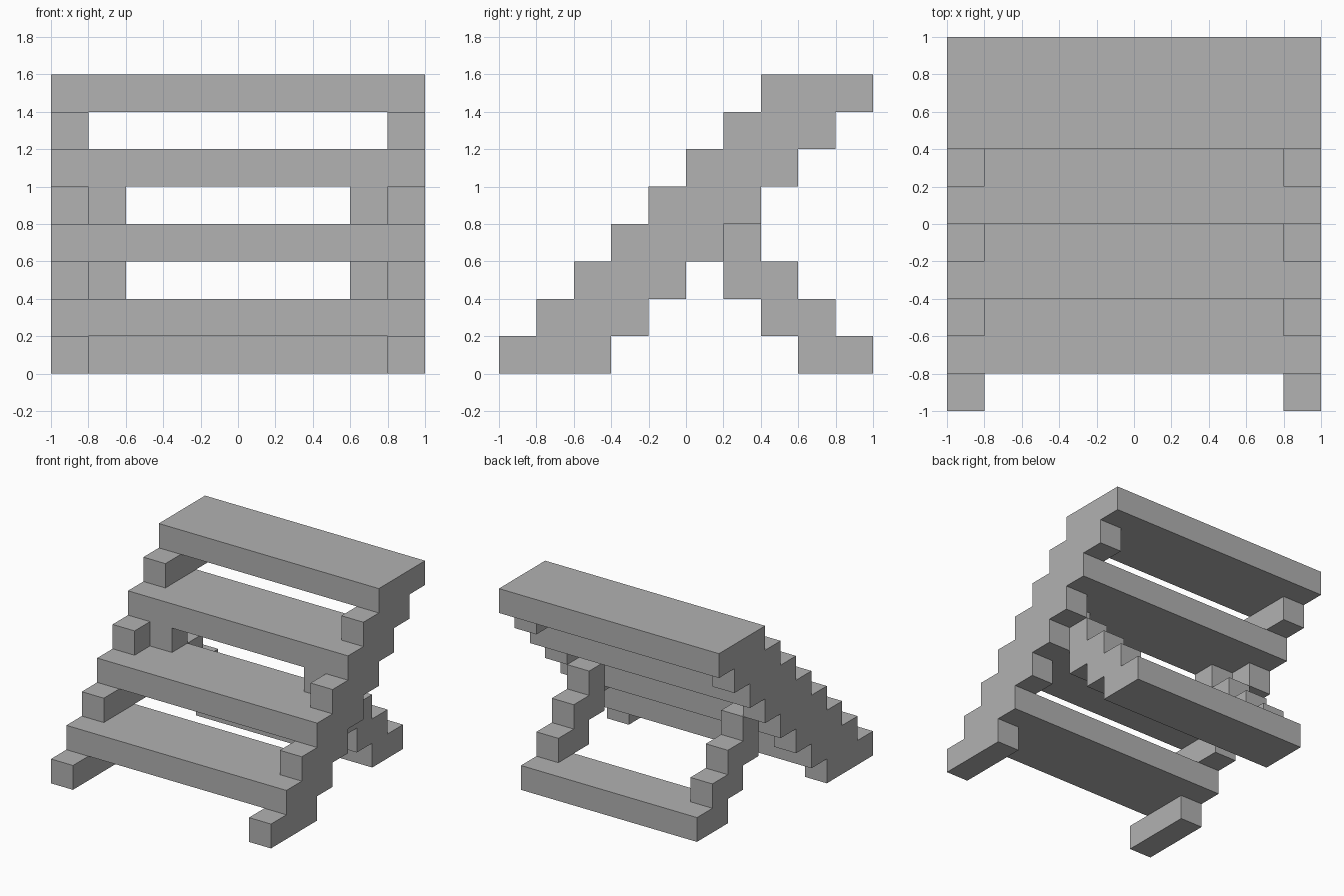
import bpy
import bmesh
from mathutils import Vector

cube = bpy.data.objects.get("Cube")
if cube:
    bpy.data.objects.remove(cube, do_unlink=True)

U = 0.2  # one block

# Single flat colour
grey = bpy.data.materials.new("plain grey")
colour = (0.445, 0.445, 0.445, 1)
grey.diffuse_color = colour
grey.use_nodes = True
grey.node_tree.nodes["Principled BSDF"].inputs["Base Color"].default_value = colour


def block(name, x, y, level):
    """Box spanning x and y ranges, one block high at the given level."""
    low = Vector((x[0], y[0], level * U))
    high = Vector((x[1], y[1], (level + 1) * U))
    bm = bmesh.new()
    bmesh.ops.create_cube(bm, size=1)
    bmesh.ops.scale(bm, vec=high - low, verts=bm.verts)
    mesh = bpy.data.meshes.new(name)
    bm.to_mesh(mesh)
    bm.free()
    mesh.materials.append(grey)
    obj = bpy.data.objects.new(name, mesh)
    obj.location = (low + high) / 2
    bpy.context.collection.objects.link(obj)


def pair(name, inner, outer, y, level):
    """The same block on both sides."""
    block("left_" + name, (inner, outer), y, level)
    block("right_" + name, (-outer, -inner), y, level)


# Sloping ladder: full-width treads alternate with side rail blocks
for k in range(8):
    start = -1 + k * U
    depth = (start, start + 3 * U)
    if k % 2:
        block("top_seat" if k == 7 else f"tread_{k}", (-1, 1), depth, k)
    else:
        pair(f"rail_block_{k}", 0.8, 1, depth, k)

# Back support: foot bar with stepped legs rising to the ladder
block("back_foot_bar", (-0.8, 0.8), (0.6, 1), 0)
leg_depths = [(0.4, 0.8), (0.2, 0.6), (0.2, 0.4), (0, 0.2)]
for k, depth in enumerate(leg_depths, 1):
    pair(f"back_leg_block_{k}", 0.6, 0.8, depth, k)
